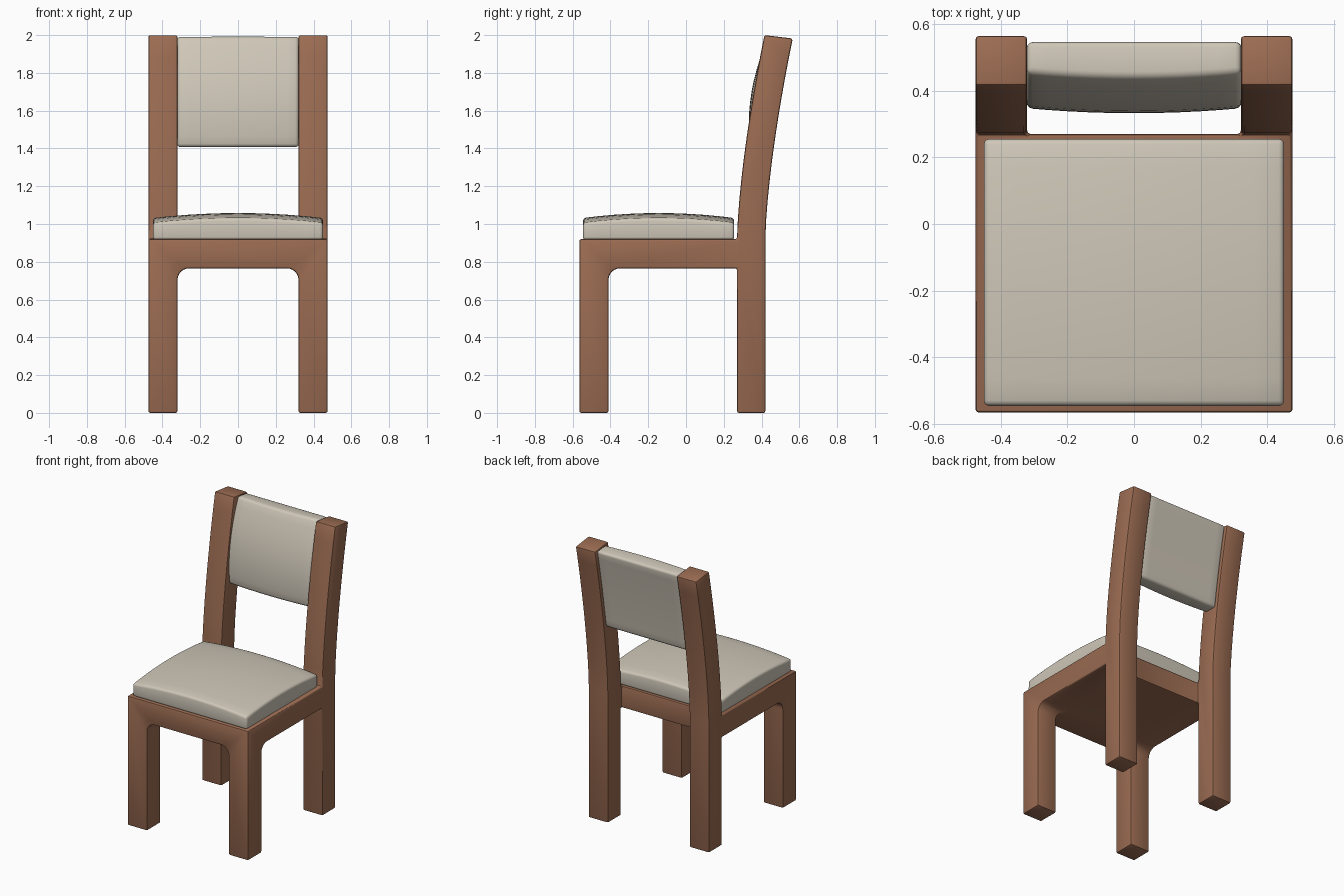
import bpy, bmesh, math

if "Cube" in bpy.data.objects:
    bpy.data.objects.remove(bpy.data.objects["Cube"])


def material(name, rgb):
    m = bpy.data.materials.new(name)
    m.diffuse_color = (*rgb, 1)
    m.use_nodes = True
    m.node_tree.nodes["Principled BSDF"].inputs["Base Color"].default_value = m.diffuse_color
    return m


WOOD = material("wood", (0.33, 0.15, 0.085))
FABRIC = material("fabric", (0.62, 0.57, 0.48))


def to_object(name, bm, mat):
    bmesh.ops.recalc_face_normals(bm, faces=bm.faces)
    me = bpy.data.meshes.new(name)
    bm.to_mesh(me)
    bm.free()
    ob = bpy.data.objects.new(name, me)
    bpy.context.collection.objects.link(ob)
    me.materials.append(mat)
    return ob


def prism(name, pts, axis, lo, hi):
    """Extrude a 2D (horizontal, z) profile along axis 'x' or 'y'."""
    bm = bmesh.new()
    place = (lambda a, z, d: (d, a, z)) if axis == 'x' else (lambda a, z, d: (a, d, z))
    ends = [[bm.verts.new(place(a, z, d)) for a, z in pts] for d in (lo, hi)]
    for loop in ends:
        bm.faces.new(loop)
    n = len(pts)
    for i in range(n):
        j = (i + 1) % n
        bm.faces.new((ends[0][i], ends[0][j], ends[1][j], ends[1][i]))
    return to_object(name, bm, WOOD)


def finish(ob, bevel, segments, limit=40):
    """Round the hard edges, apply modifiers, shade smooth."""
    b = ob.modifiers.new("bevel", 'BEVEL')
    b.width, b.segments = bevel, segments
    b.limit_method, b.angle_limit = 'ANGLE', math.radians(limit)
    b.use_clamp_overlap = False
    apply(ob)
    bpy.ops.object.shade_smooth_by_angle(angle=math.radians(35))


def apply(ob):
    bpy.ops.object.select_all(action='DESELECT')
    ob.select_set(True)
    bpy.context.view_layer.objects.active = ob
    bpy.ops.object.convert(target='MESH')


def combine(ob, other, op):
    m = ob.modifiers.new(op, 'BOOLEAN')
    m.object, m.operation, m.solver = other, op, 'EXACT'
    apply(ob)
    bpy.data.objects.remove(other)


def arc(cx, cz, r, a0, a1, n=6):
    return [(cx + r * math.cos(math.radians(a0 + (a1 - a0) * i / n)),
             cz + r * math.sin(math.radians(a0 + (a1 - a0) * i / n))) for i in range(n + 1)]


# seat frame with front legs: a block cut by two arched openings
W, IN, TOP, UNDER, R = 0.475, 0.32, 0.92, 0.765, 0.06
frame = prism("chair_frame", [(-W, 0), (W, 0), (W, TOP), (-W, TOP)], 'y', -0.565, 0.27)
front_gap = [(-IN, -0.1), (IN, -0.1)] + arc(IN - R, UNDER - R, R, 0, 90) + arc(R - IN, UNDER - R, R, 90, 180)
side_gap = [(-0.41, -0.1), (0.5, -0.1), (0.5, UNDER)] + arc(-0.41 + R, UNDER - R, R, 90, 180)
combine(frame, prism("front_gap", front_gap, 'y', -0.7, -0.2), 'DIFFERENCE')
combine(frame, prism("side_gap", side_gap, 'x', -0.7, 0.7), 'DIFFERENCE')


# back posts: straight leg, then sweeping backwards above the seat
def lean(z):
    return 0.145 * (max(z - TOP, 0) / 1.08) ** 1.5


heights = [TOP + 1.08 * i / 10 for i in range(11)]
front = [(0.27 + lean(z), z) for z in heights]
back = [(0.42 + lean(z), z - 0.018 * (z - TOP) / 1.08) for z in heights]
post = [(0.27, 0)] + front + back[::-1] + [(0.42, 0)]
for side in (-1, 1):
    lo, hi = sorted((side * IN, side * W))
    combine(frame, prism("back_post", post, 'x', lo, hi), 'UNION')
finish(frame, 0.01, 2)


def pad(name, shape, bevel):
    """Cushion: box divided along its two wide directions, bent by shape(u, v, t)."""
    bm = bmesh.new()
    bmesh.ops.create_cube(bm, size=2)
    for k in (0, 1):
        edges = [e for e in bm.edges if abs(e.verts[0].co[k] - e.verts[1].co[k]) > 1]
        bmesh.ops.subdivide_edges(bm, edges=edges, cuts=9, use_grid_fill=True)
    for v in bm.verts:
        v.co = shape(*v.co)
    finish(to_object(name, bm, FABRIC), bevel, 3, 50)


# domed seat cushion
def seat_shape(u, v, t):
    z = 1.006 + 0.026 * (2 - u * u - v * v) if t > 0 else 0.915
    return 0.45 * u, -0.145 + 0.4 * v, z


# backrest pad: bulging front, back follows the posts
def back_shape(u, v, t):
    z = 1.7 + 0.293 * v
    if t > 0:
        y = 0.405 + lean(z)
        z -= 0.01 * (v + 1) / 2
    else:
        y = 0.31 + lean(z) - 0.015 * (1 - u * u) - 0.037 * (1 - v * v)
    return 0.322 * u, y, z


pad("seat_cushion", seat_shape, 0.016)
pad("backrest_pad", back_shape, 0.018)
